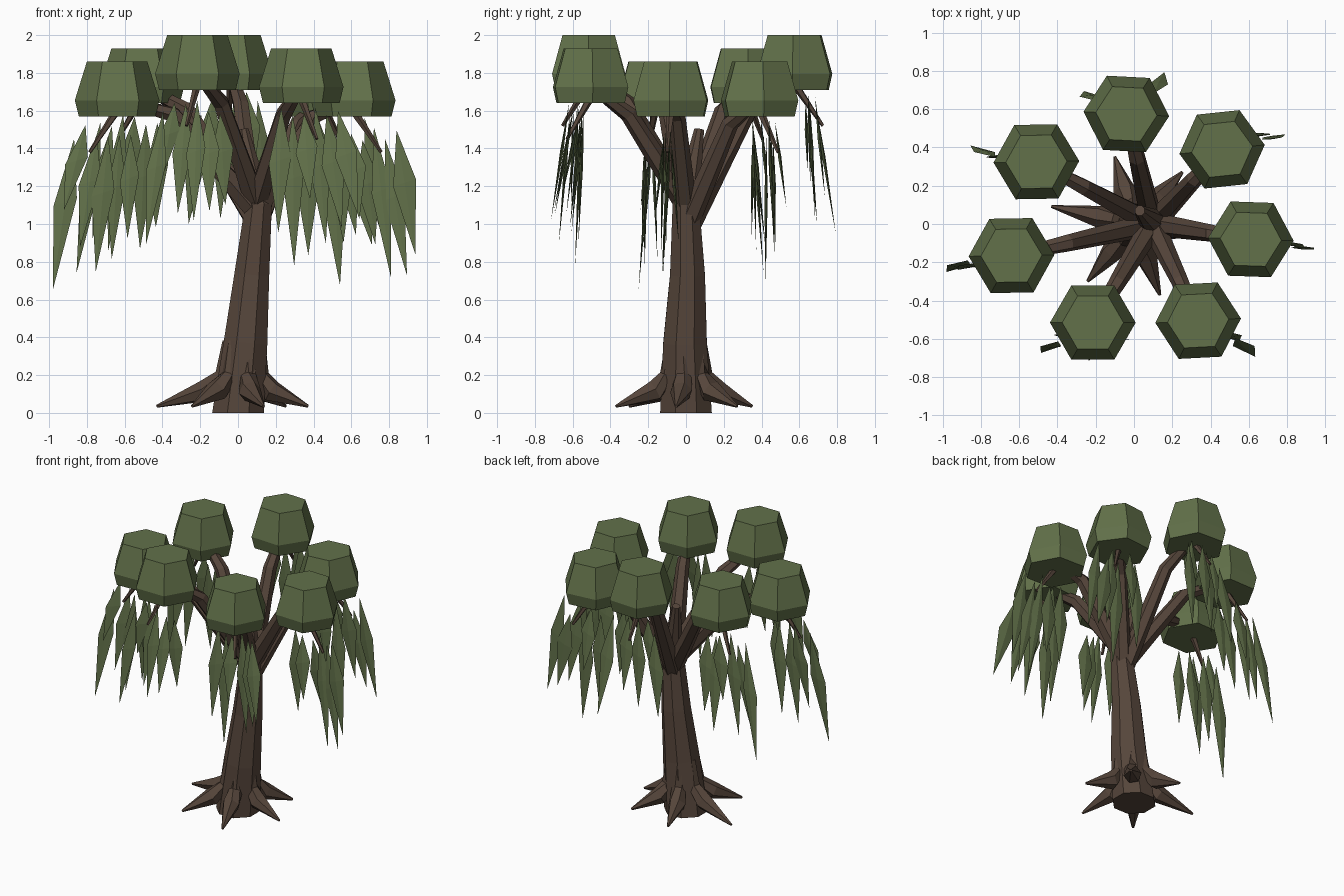
import bpy, math, random
from mathutils import Vector

if "Cube" in bpy.data.objects:
    bpy.data.objects.remove(bpy.data.objects["Cube"])

random.seed(11)


def material(name, color):
    m = bpy.data.materials.new(name)
    m.diffuse_color = (*color, 1)
    m.use_nodes = True
    m.node_tree.nodes["Principled BSDF"].inputs["Base Color"].default_value = m.diffuse_color
    return m


BARK = material("bark brown", (0.092, 0.060, 0.043))
LEAF = material("leaf green", (0.122, 0.165, 0.068))


def make(name, verts, faces, mat):
    me = bpy.data.meshes.new(name)
    me.from_pydata([tuple(v) for v in verts], [], faces)
    me.materials.append(mat)
    ob = bpy.data.objects.new(name, me)
    bpy.context.collection.objects.link(ob)
    return ob


def skin_rings(name, rings, mat):
    """Join equal rings of points into a capped solid."""
    n = len(rings[0])
    faces = [tuple(reversed(range(n)))]
    for r in range(len(rings) - 1):
        for i in range(n):
            j = (i + 1) % n
            faces.append((r * n + i, r * n + j, (r + 1) * n + j, (r + 1) * n + i))
    faces.append(tuple((len(rings) - 1) * n + i for i in range(n)))
    return make(name, [v for ring in rings for v in ring], faces, mat)


def tube(name, pts, radii, sides, mat, flat_start=False):
    pts = [Vector(p) for p in pts]
    rings = []
    for k, p in enumerate(pts):
        d = (pts[min(k + 1, len(pts) - 1)] - pts[max(k - 1, 0)]).normalized()
        if flat_start and k == 0:
            d = Vector((0, 0, 1))
        q = Vector((0, 0, 1)).rotation_difference(d)
        rings.append([p + q @ Vector((radii[k] * math.cos(a), radii[k] * math.sin(a), 0))
                      for a in (2 * math.pi * (i + 0.5) / sides for i in range(sides))])
    return skin_rings(name, rings, mat)


# Leaning trunk with a stub that bends back at the top
tube("trunk",
     [(0, 0, 0), (0.04, -0.005, 0.37), (0.073, 0.008, 0.73), (0.108, 0, 1.1), (0.03, 0.07, 1.5)],
     [0.148, 0.125, 0.1, 0.077, 0.028], 8, BARK, True)

# Six roots: (angle, reach)
for k, (deg, reach) in enumerate([(168, 0.44), (106, 0.365), (47, 0.37),
                                  (352, 0.375), (290, 0.395), (231, 0.385)]):
    c, s = math.cos(math.radians(deg)), math.sin(math.radians(deg))
    tube(f"root_{k}",
         [(0.03 + 0.085 * c, 0.085 * s, 0.38), (0.02 + 0.1 * c, 0.1 * s, 0.2),
          (0.18 * c, 0.18 * s, 0.115), (reach * c, reach * s, 0.035)],
         [0.03, 0.045, 0.06, 0.008], 6, BARK)

# Foliage clumps: centre x, y, top height, turn in degrees, branch start and joint heights
CLUMPS = [(0.61, -0.08, 1.86, -2, 1.08, 1.57), (0.46, 0.39, 1.86, 6, 1.0, 1.53),
          (-0.04, 0.575, 2.0, -3, 0.98, 1.63), (-0.51, 0.325, 1.93, 1, 1.03, 1.6),
          (-0.64, -0.165, 1.86, 1, 1.08, 1.58), (-0.215, -0.515, 2.0, 0, 1.12, 1.64),
          (0.335, -0.505, 1.93, 3, 1.12, 1.58)]


def leaf(name, top, tip, half_width):
    """Flattened double pyramid hanging from top to tip."""
    mid = top.lerp(tip, 0.42)
    ring = [mid + Vector(v) for v in ((half_width, 0, 0.02), (0, 0.009, 0),
                                      (-half_width, 0, -0.02), (0, -0.009, 0))]
    faces = []
    for i in range(4):
        j = (i + 1) % 4
        faces += [(0, i + 2, j + 2), (1, j + 2, i + 2)]
    make(name, [top, tip] + ring, faces, LEAF)


for k, (x, y, top, turn, z_start, z_joint) in enumerate(CLUMPS):
    out = Vector((x, y, 0)).normalized()

    # Branch from the trunk fork to the clump
    start = Vector((0.095, 0, z_start)) + out * 0.01
    end = Vector((x, y, top - 0.2))
    joint = Vector((0.1 * 0.4 + x * 0.6, y * 0.6, z_joint))
    tube(f"branch_{k}", [start, joint, end], [0.062, 0.045, 0.028], 6, BARK)

    # Thin twig drooping outward
    droop = Vector((x, y, top - 0.48)) + out * 0.15
    tube(f"twig_{k}", [end - out * 0.04, droop], [0.026, 0.009], 5, BARK)

    # Six-sided clump
    rings = []
    for dz, r in ((-0.29, 0.203), (-0.205, 0.224), (0, 0.16)):
        rings.append([(x + r * math.cos(a), y + r * math.sin(a), top + dz)
                      for a in (math.radians(turn + 60 * i) for i in range(6))])
    skin_rings(f"foliage_clump_{k}", rings, LEAF)

    # Fanned row of hanging leaves
    lengths = [0.45, 0.55, 0.6, 0.66, 0.72, 0.8]
    random.shuffle(lengths)
    for i, length in enumerate(lengths):
        t = i / 5 - 0.5
        p = Vector((x, y, 0)) + out * 0.08
        p += Vector((t * 0.3, random.uniform(-0.03, 0.03), top - 0.37 + random.uniform(-0.05, 0.07)))
        tip = p + Vector((t * 0.12 + out.x * 0.08, out.y * 0.06 + random.uniform(-0.05, 0.05),
                          -length * (0.88 if top > 1.95 else 1)))
        tip.x = max(-0.98, min(0.94, tip.x))
        leaf(f"hanging_leaf_{k}_{i}", p, tip, random.uniform(0.05, 0.062))
